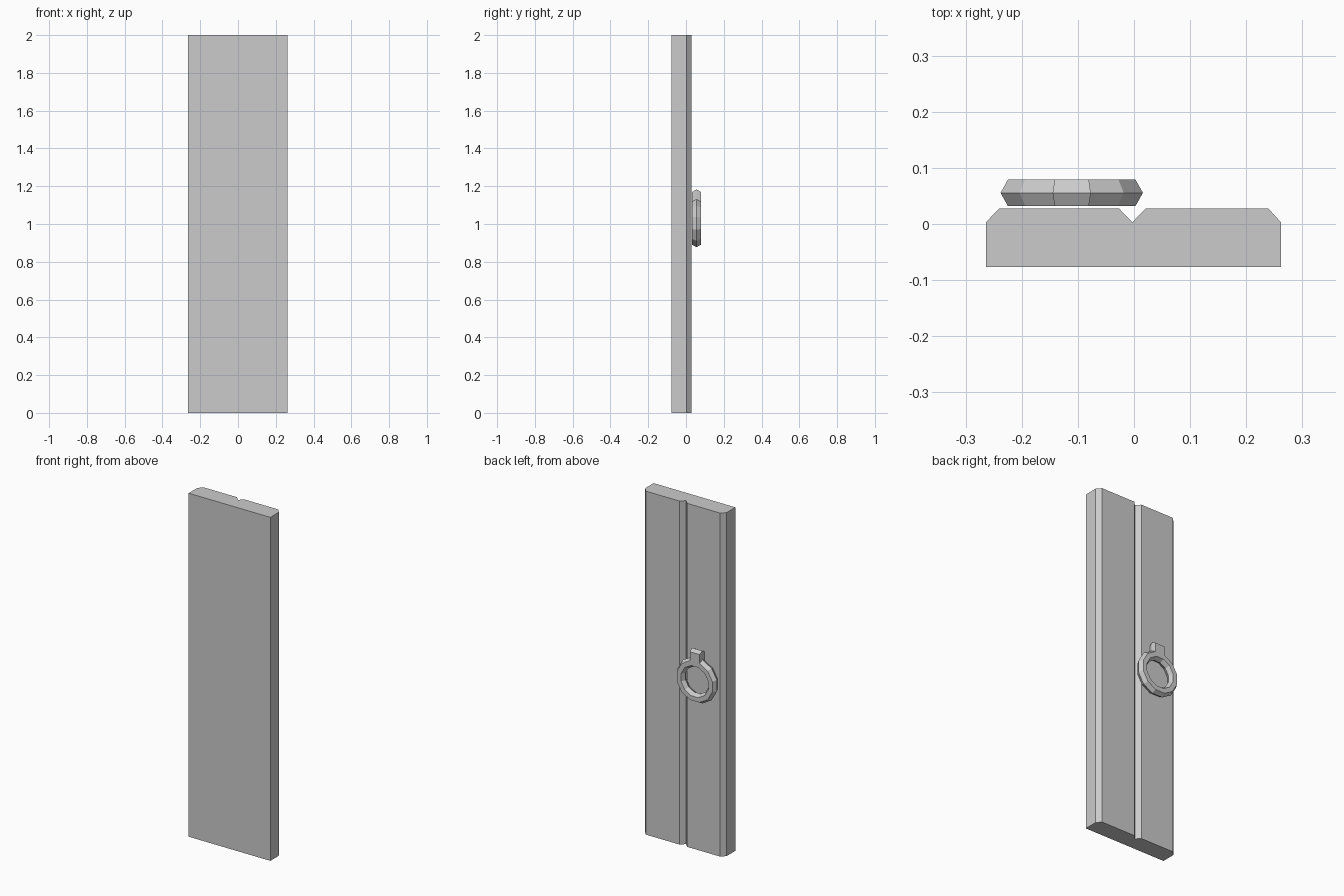
import bpy, bmesh, math
from mathutils import Matrix

if "Cube" in bpy.data.objects:
    bpy.data.objects.remove(bpy.data.objects["Cube"])

# Door panel: chamfered plank profile with a V groove, extruded upward
profile = [(-0.264, -0.077), (0.262, -0.077), (0.262, 0.003), (0.239, 0.028),
           (0.021, 0.028), (-0.003, 0.003), (-0.027, 0.028),
           (-0.240, 0.028), (-0.264, 0.003)]
bm = bmesh.new()
base = bm.faces.new([bm.verts.new((x, y, 0)) for x, y in profile])
ext = bmesh.ops.extrude_face_region(bm, geom=[base], use_keep_orig=True)
bmesh.ops.translate(bm, vec=(0, 0, 2),
                    verts=[g for g in ext["geom"] if isinstance(g, bmesh.types.BMVert)])
bmesh.ops.recalc_face_normals(bm, faces=bm.faces[:])
mesh = bpy.data.meshes.new("door_panel")
bm.to_mesh(mesh)
bm.free()
bpy.context.collection.objects.link(bpy.data.objects.new("door_panel", mesh))

# Ring handle: 12-sided ring with a hexagonal section, flat side up
bpy.ops.mesh.primitive_torus_add(major_segments=12, minor_segments=6,
                                 major_radius=0.1043, minor_radius=0.027)
ring = bpy.context.object
ring.name = "ring_handle"
bm = bmesh.new()
bm.from_mesh(ring.data)
bm.transform(Matrix.Rotation(math.pi / 2, 4, "X") @ Matrix.Rotation(math.pi / 12, 4, "Z"))
bmesh.ops.recalc_face_normals(bm, faces=bm.faces[:])

# Tab: the outer faces of the top segment pulled upward
top = [f for f in bm.faces if abs(f.calc_center_median().x) < 0.01
       and f.calc_center_median().z > 0.105 and f.normal.z > 0.3]
ext = bmesh.ops.extrude_face_region(bm, geom=top)
bmesh.ops.translate(bm, vec=(0, 0, 0.052),
                    verts=[g for g in ext["geom"] if isinstance(g, bmesh.types.BMVert)])
bmesh.ops.recalc_face_normals(bm, faces=bm.faces[:])
bm.to_mesh(ring.data)
bm.free()
ring.location = (-0.111, 0.0555, 1.004)
